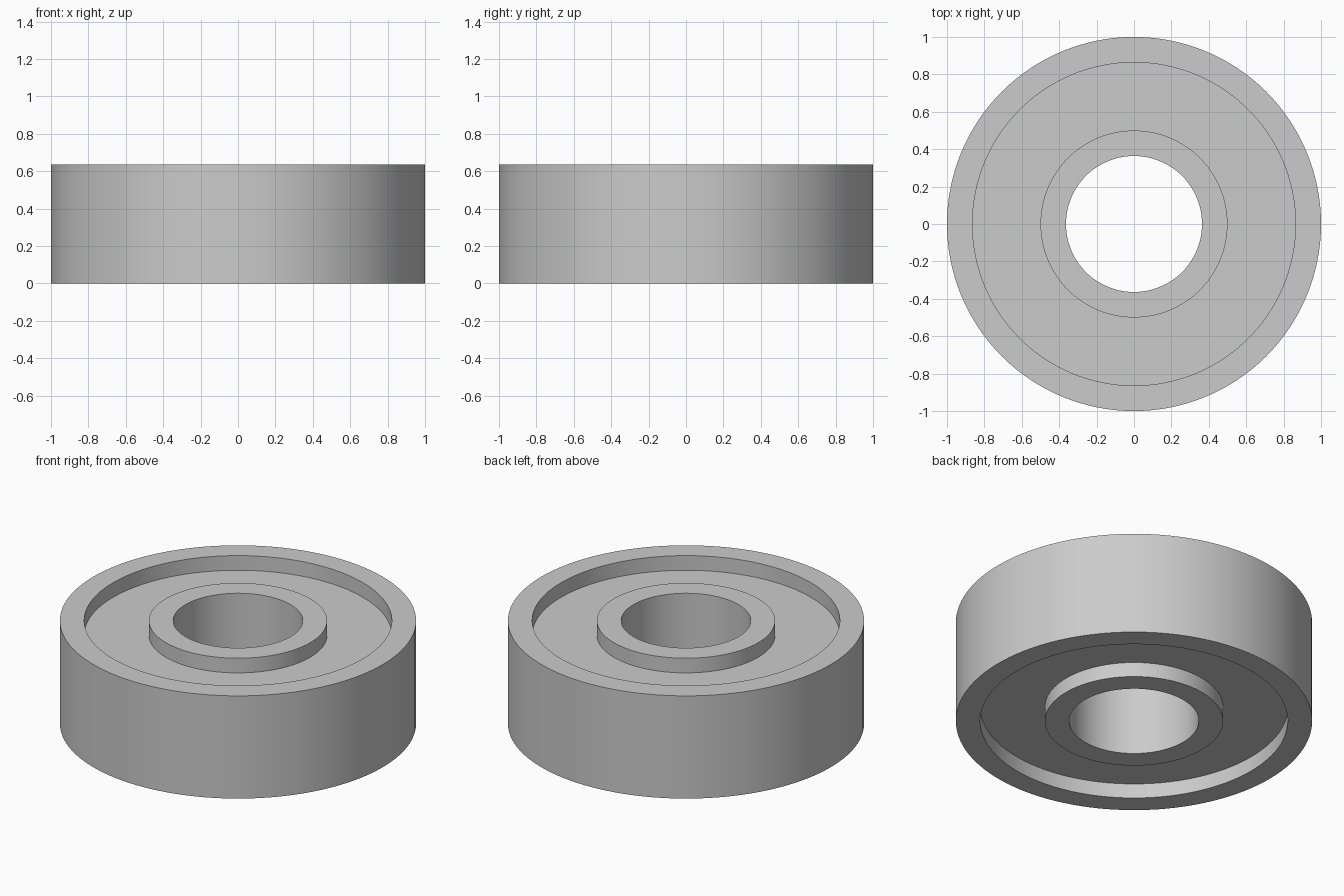
import bpy, bmesh, math

cube = bpy.data.objects.get("Cube")
if cube:
    bpy.data.objects.remove(cube, do_unlink=True)

# Main dimensions
BORE, HUB, RIM, OUTER = 0.3636, 0.5, 0.8636, 1.0
HEIGHT, RECESS = 0.6364, 0.0909
SEGMENTS = 128

# Steel material
steel = bpy.data.materials.new("steel grey")
steel.use_nodes = True
colour = (0.6, 0.6, 0.6, 1)
steel.diffuse_color = colour
steel.node_tree.nodes["Principled BSDF"].inputs["Base Color"].default_value = colour

# Half profile from bore to outer wall, mirrored top to bottom
upper = [(BORE, HEIGHT), (HUB, HEIGHT), (HUB, HEIGHT - RECESS),
         (RIM, HEIGHT - RECESS), (RIM, HEIGHT), (OUTER, HEIGHT)]
profile = upper + [(r, HEIGHT - z) for r, z in reversed(upper)]

# Lathe the closed profile into the bearing body
bm = bmesh.new()
verts = [bm.verts.new((r, 0, z)) for r, z in profile]
edges = [bm.edges.new((a, b)) for a, b in zip(verts, verts[1:] + verts[:1])]
bmesh.ops.spin(bm, geom=verts + edges, cent=(0, 0, 0), axis=(0, 0, 1),
               angle=math.tau, steps=SEGMENTS, use_merge=True)
bmesh.ops.remove_doubles(bm, verts=bm.verts, dist=0.0001)
bmesh.ops.recalc_face_normals(bm, faces=bm.faces)
mesh = bpy.data.meshes.new("bearing_body")
bm.to_mesh(mesh)
bm.free()
mesh.materials.append(steel)

body = bpy.data.objects.new("bearing_body", mesh)
bpy.context.collection.objects.link(body)

# Smooth walls with crisp rims
bpy.ops.object.select_all(action="DESELECT")
body.select_set(True)
bpy.context.view_layer.objects.active = body
bpy.ops.object.shade_smooth_by_angle(angle=math.radians(30))
